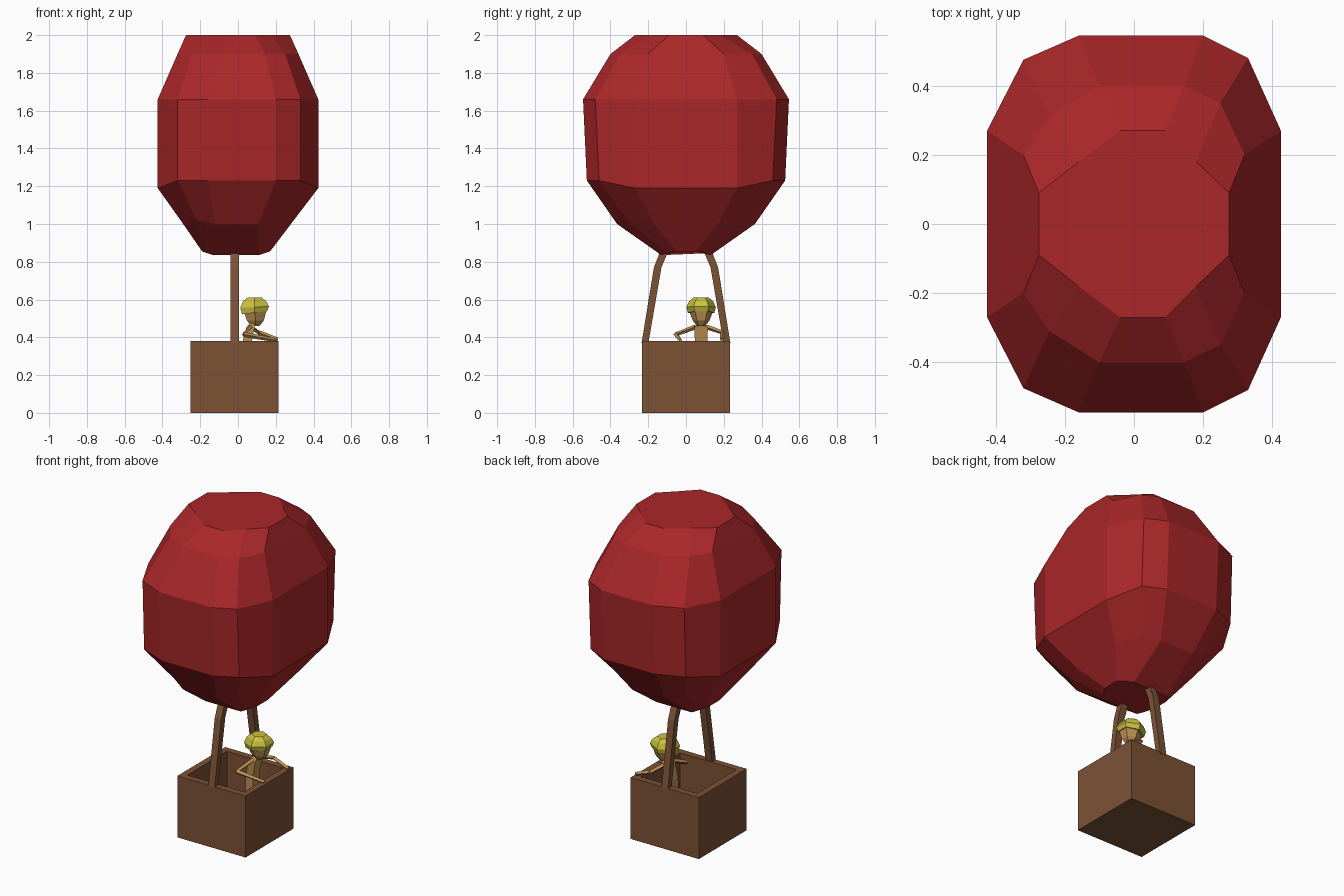
import bpy
import bmesh
from mathutils import Vector

cube = bpy.data.objects.get("Cube")
if cube:
    bpy.data.objects.remove(cube, do_unlink=True)


def material(name, colour):
    mat = bpy.data.materials.new(name)
    mat.use_nodes = True
    mat.diffuse_color = (*colour, 1)
    mat.node_tree.nodes["Principled BSDF"].inputs["Base Color"].default_value = (*colour, 1)
    return mat


RED = material("balloon red", (0.4, 0.02, 0.022))
BROWN = material("basket brown", (0.2, 0.085, 0.036))
SKIN = material("skin tan", (0.52, 0.29, 0.09))
YELLOW = material("hair yellow", (0.6, 0.54, 0.05))


def finish(name, bm, mat):
    """Turn a bmesh into a flat shaded object."""
    bmesh.ops.recalc_face_normals(bm, faces=bm.faces)
    mesh = bpy.data.meshes.new(name)
    bm.to_mesh(mesh)
    bm.free()
    mesh.materials.append(mat)
    obj = bpy.data.objects.new(name, mesh)
    bpy.context.collection.objects.link(obj)
    return obj


def loft(name, rings, mat):
    """Skin a closed, capped surface over rings with equal point counts."""
    bm = bmesh.new()
    loops = [[bm.verts.new(p) for p in ring] for ring in rings]
    for low, high in zip(loops, loops[1:]):
        for i in range(len(low)):
            j = (i + 1) % len(low)
            bm.faces.new((low[i], low[j], high[j], high[i]))
    bm.faces.new(loops[0][::-1])
    bm.faces.new(loops[-1])
    return finish(name, bm, mat)


def rectangle(x, y, z, half_x, half_y):
    corners = ((-1, -1), (1, -1), (1, 1), (-1, 1))
    return [(x + half_x * a, y + half_y * b, z) for a, b in corners]


def limb(name, path, radius, mat):
    """Square rods joined along a path."""
    bm = bmesh.new()
    points = [Vector(p) for p in path]
    for start, end in zip(points, points[1:]):
        way = end - start
        made = bmesh.ops.create_cone(bm, cap_ends=True, segments=4, radius1=radius,
                                     radius2=radius * 0.8, depth=way.length)
        turn = way.to_track_quat("Z", "Y").to_matrix().to_4x4()
        turn.translation = (start + end) / 2
        bmesh.ops.transform(bm, matrix=turn, verts=made["verts"])
    return finish(name, bm, mat)


def mirrored_ring(xs, ys, zs):
    half = list(zip(xs, ys, zs))
    return half + [(x, -y, z) for x, y, z in reversed(half)]


# Balloon: faceted rings, each given by its +y half
MID_X = (0.425, 0.33, 0.2, -0.16, -0.32, -0.425)
balloon_rings = [
    mirrored_ring((0.17, 0.14, 0.11, -0.13, -0.16, -0.19),
                  (0.05, 0.1, 0.13, 0.13, 0.1, 0.05),
                  (0.855, 0.845, 0.835, 0.835, 0.845, 0.855)),
    mirrored_ring((0.28, 0.21, 0.11, -0.12, -0.22, -0.29),
                  (0.17, 0.31, 0.365, 0.365, 0.31, 0.17),
                  (1, 1.02, 1, 1, 1.02, 1)),
    mirrored_ring(MID_X, (0.27, 0.46, 0.525, 0.525, 0.46, 0.27),
                  (1.19, 1.23, 1.23, 1.23, 1.23, 1.19)),
    mirrored_ring(MID_X, (0.27, 0.48, 0.545, 0.545, 0.475, 0.27), [1.66] * 6),
    mirrored_ring((0.32, 0.25, 0.145, -0.1, -0.245, -0.32),
                  (0.2, 0.35, 0.4, 0.4, 0.31, 0.2), [1.9] * 6),
    mirrored_ring((0.275, 0.18, 0.09, -0.04, -0.16, -0.275),
                  (0.09, 0.18, 0.27, 0.27, 0.18, 0.09), [2] * 6),
]
loft("balloon", balloon_rings, RED)

# Basket: outer box, rim, inner walls and floor in one skin
CX = -0.018
OUT, IN = 0.233, 0.193
loft("basket", [rectangle(CX, 0, z, size, size) for z, size in
                ((0, OUT), (0.38, OUT), (0.38, IN), (0.04, IN))], BROWN)

# Bent supports between the rim and the balloon
for side, label in ((-1, "front"), (1, "back")):
    loft(label + "_support",
         [rectangle(CX, side * y, z, 0.022, half) for y, z, half in
          ((0.217, 0.37, 0.018), (0.15, 0.77, 0.02), (0.105, 0.88, 0.022))], BROWN)

# Passenger leaning on the rim, facing +x
PY = 0.08
loft("torso", [rectangle(x, PY, z, hx, hy) for x, z, hx, hy in
               ((0.04, 0.2, 0.025, 0.032), (0.045, 0.36, 0.025, 0.032),
                (0.065, 0.45, 0.022, 0.036), (0.08, 0.48, 0.015, 0.018))], SKIN)
for side, label in ((-1, "right"), (1, "left")):
    limb(label + "_leg", [(0.04, PY + side * 0.02, 0.21), (0.05, PY + side * 0.025, 0.12),
                          (0.03, PY + side * 0.025, 0.04)], 0.022, SKIN)
limb("right_arm", [(0.065, 0.05, 0.455), (0.03, -0.055, 0.415), (0.2, -0.03, 0.385)],
     0.013, SKIN)
limb("left_arm", [(0.065, 0.11, 0.455), (0.11, 0.195, 0.425), (0.21, 0.19, 0.388)],
     0.013, SKIN)


def hexagon(x, z, rx, ry, tilt=0):
    shape = ((1, 0.5), (0, 1), (-1, 0.5), (-1, -0.5), (0, -1), (1, -0.5))
    return [(x + rx * a, PY + ry * b, z + tilt * a) for a, b in shape]


# Tapered head with a cap of hair
loft("head", [hexagon(0.092, 0.46, 0.022, 0.022), hexagon(0.092, 0.49, 0.045, 0.045),
              hexagon(0.09, 0.54, 0.06, 0.064)], SKIN)
loft("hair", [hexagon(0.088, 0.53, 0.066, 0.07, 0.008), hexagon(0.088, 0.56, 0.076, 0.078, 0.004),
              hexagon(0.088, 0.59, 0.062, 0.064), hexagon(0.088, 0.61, 0.038, 0.042)], YELLOW)
